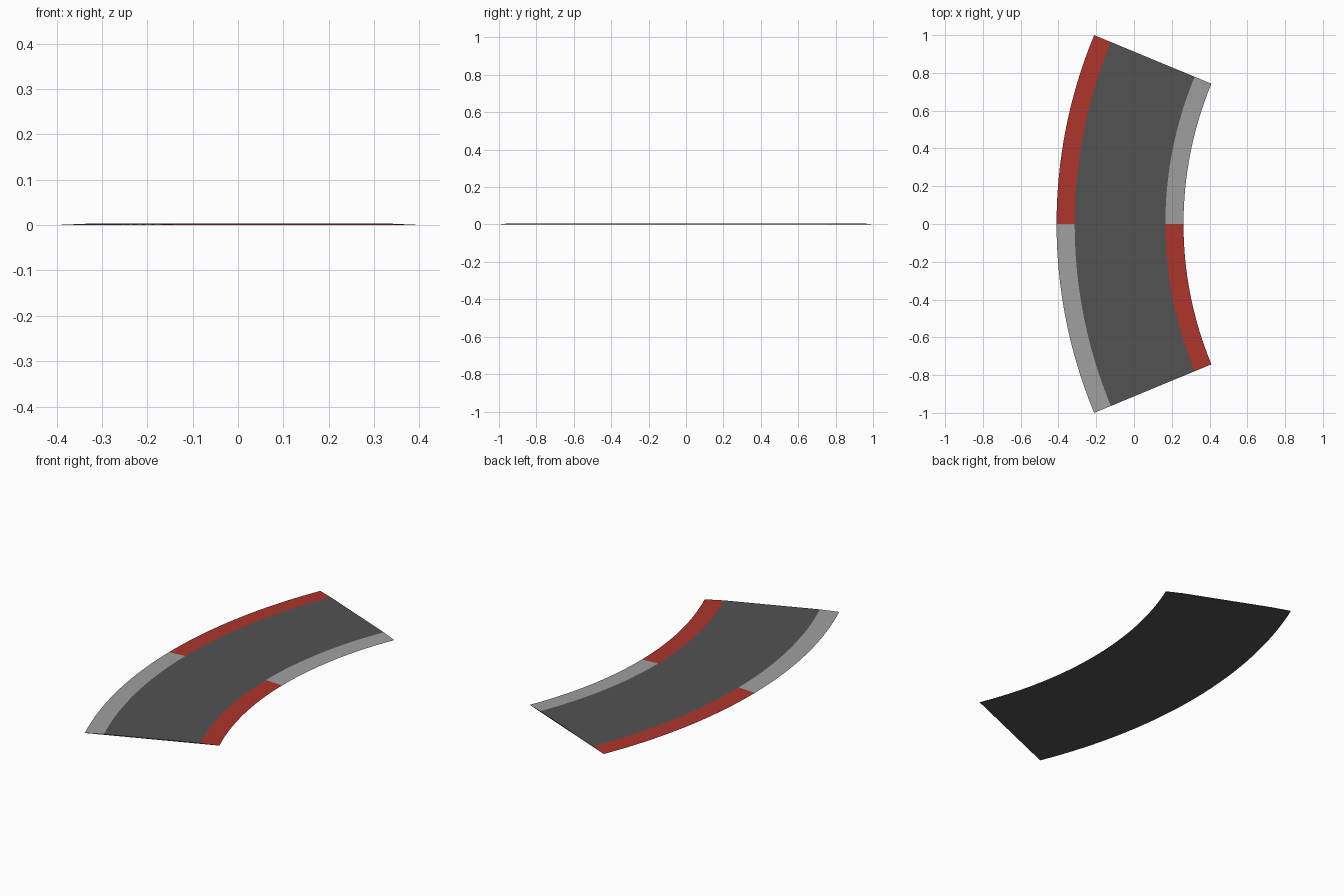
import bpy, bmesh
from math import sin, cos, radians

if "Cube" in bpy.data.objects:
    bpy.data.objects.remove(bpy.data.objects["Cube"])

HALF = radians(22.5)      # half of the 45 degree bend
R_OUT, R_IN = 2.613, 1.941
CX = R_OUT - 0.41         # bend centre on the x axis
KERB = (R_OUT - R_IN) / 7
H = 0.004                 # road height
SEG = 16                  # steps per half bend


def material(name, rgb):
    m = bpy.data.materials.new(name)
    m.diffuse_color = (*rgb, 1)
    m.use_nodes = True
    m.node_tree.nodes["Principled BSDF"].inputs["Base Color"].default_value = m.diffuse_color
    return m


ASPHALT = material("asphalt", (0.085, 0.085, 0.085))
RED = material("red_paint", (0.42, 0.035, 0.026))
PALE = material("pale_paint", (0.35, 0.35, 0.35))


def sweep(name, profile, a0, a1, steps, top):
    """Sweep a (radius, z) section round the bend; asphalt below, red cut ends."""
    bm = bmesh.new()
    rings = []
    for i in range(steps + 1):
        a = a0 + (a1 - a0) * i / steps
        rings.append([bm.verts.new((CX - r * cos(a), r * sin(a), z)) for r, z in profile])
    n = len(profile)
    for p, q in zip(rings, rings[1:]):
        for k in range(n):
            j = (k + 1) % n
            f = bm.faces.new((p[k], p[j], q[j], q[k]))
            f.material_index = 1 if profile[k][1] == profile[j][1] == 0 else 0
    for ring in (rings[0], rings[-1]):
        bm.faces.new(ring).material_index = 2
    bmesh.ops.recalc_face_normals(bm, faces=bm.faces)
    me = bpy.data.meshes.new(name)
    bm.to_mesh(me)
    bm.free()
    for m in (top, ASPHALT, RED):
        me.materials.append(m)
    bpy.context.collection.objects.link(bpy.data.objects.new(name, me))


# Flat driving surface between the kerbs
sweep("road", [(R_IN + KERB, 0), (R_OUT - KERB, 0), (R_OUT - KERB, H), (R_IN + KERB, H)],
      -HALF, HALF, 2 * SEG, ASPHALT)

# Wedge kerbs sloping to the ground, alternating colour at the middle of the bend
outer = [(R_OUT - KERB, 0), (R_OUT, 0), (R_OUT - KERB, H)]
inner = [(R_IN, 0), (R_IN + KERB, 0), (R_IN + KERB, H)]
for side, section, colours in (("outer", outer, (PALE, RED)), ("inner", inner, (RED, PALE))):
    sweep(f"{side}_kerb_front", section, -HALF, 0, SEG, colours[0])
    sweep(f"{side}_kerb_back", section, 0, HALF, SEG, colours[1])
